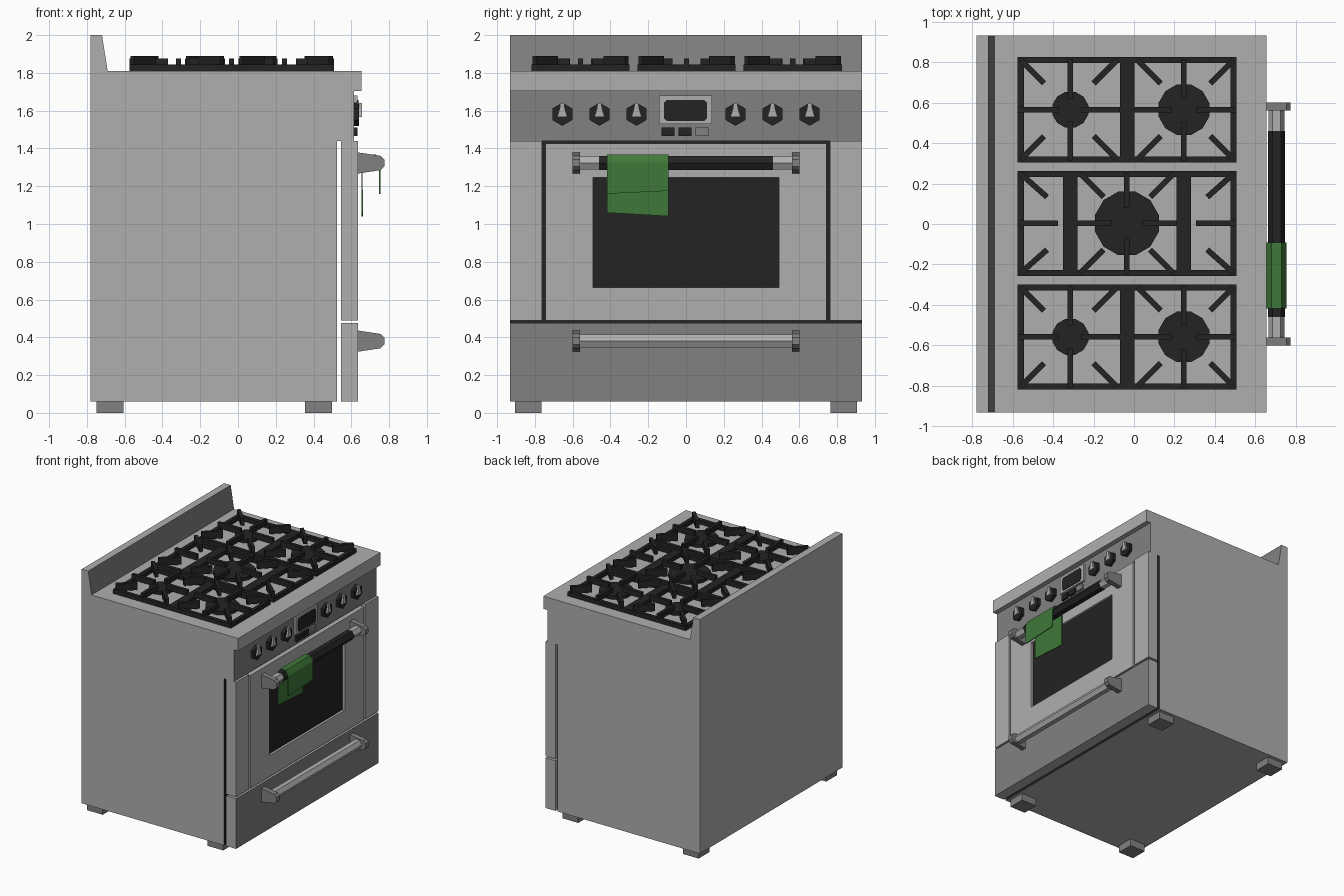
import bpy, bmesh, math
from mathutils import Vector

if "Cube" in bpy.data.objects:
    bpy.data.objects.remove(bpy.data.objects["Cube"])


def material(name, rgb):
    m = bpy.data.materials.new(name)
    m.diffuse_color = (*rgb, 1)
    m.use_nodes = True
    m.node_tree.nodes["Principled BSDF"].inputs["Base Color"].default_value = m.diffuse_color
    return m


STEEL = material("light steel", (0.43, 0.43, 0.43))
DARK = material("dark steel", (0.22, 0.22, 0.22))
BLACK = material("black iron", (0.017, 0.017, 0.017))
GREEN = material("green cloth", (0.05, 0.19, 0.04))


def prism(bm, pts, axis, lo, hi, sides=None):
    """Extrude a 2D outline along an axis; sides maps edge number -> material slot."""
    def place(p, t):
        a, b = p
        return {'x': (t, a, b), 'y': (a, t, b), 'z': (a, b, t)}[axis]
    low = [bm.verts.new(place(p, lo)) for p in pts]
    high = [bm.verts.new(place(p, hi)) for p in pts]
    bm.faces.new(low)
    bm.faces.new(high)
    n = len(pts)
    for i in range(n):
        j = (i + 1) % n
        f = bm.faces.new((low[i], low[j], high[j], high[i]))
        f.material_index = (sides or {}).get(i, 0)


def box(bm, x0, x1, y0, y1, z0, z1):
    prism(bm, [(x0, y0), (x1, y0), (x1, y1), (x0, y1)], 'z', z0, z1)


def beam(bm, p, q, w, z0, z1):
    """Flat bar between two points on the hob."""
    p, q = Vector(p), Vector(q)
    d = (q - p).normalized()
    s = Vector((-d.y, d.x)) * w / 2
    prism(bm, [tuple(v) for v in (p - s, q - s, q + s, p + s)], 'z', z0, z1)


def ngon(cx, cy, r, n, start=0.0):
    return [(cx + r * math.cos(start + math.tau * i / n),
             cy + r * math.sin(start + math.tau * i / n)) for i in range(n)]


def finish(name, bm, *mats):
    bmesh.ops.recalc_face_normals(bm, faces=bm.faces[:])
    me = bpy.data.meshes.new(name)
    bm.to_mesh(me)
    bm.free()
    for m in mats:
        me.materials.append(m)
    ob = bpy.data.objects.new(name, me)
    bpy.context.collection.objects.link(ob)
    return ob


W = 0.933  # half width

# Body: side profile with control panel, hob lip and sloped backsplash
bm = bmesh.new()
profile = [(-0.78, 0.06), (0.525, 0.06), (0.525, 1.44), (0.615, 1.44), (0.615, 1.705),
           (0.655, 1.705), (0.655, 1.81), (-0.69, 1.81), (-0.72, 2.0), (-0.78, 2.0)]
prism(bm, profile, 'y', -W, W, {1: 2, 3: 1, 7: 1})
finish("body", bm, STEEL, DARK, BLACK)

# Feet
bm = bmesh.new()
for x in (-0.75, 0.355):
    for y in (-0.905, 0.765):
        box(bm, x, x + 0.143, y, y + 0.14, 0, 0.06)
finish("feet", bm, DARK)

# Drawer with darker front
bm = bmesh.new()
prism(bm, [(0.545, 0.06), (0.635, 0.06), (0.635, 0.475), (0.545, 0.475)], 'y', -W, W, {1: 1})
finish("drawer", bm, STEEL, DARK)

# Fixed side strips beside the door
bm = bmesh.new()
for s in (-1, 1):
    a, b = sorted((s * 0.763, s * W))
    box(bm, 0.545, 0.635, a, b, 0.49, 1.44)
finish("door_side_strips", bm, STEEL)

# Door with recessed window
bm = bmesh.new()
box(bm, 0.545, 0.635, -0.745, 0.745, 0.49, 1.425)
bmesh.ops.recalc_face_normals(bm, faces=bm.faces[:])
front = next(f for f in bm.faces if f.normal.x > 0.9)
bmesh.ops.inset_region(bm, faces=[front], thickness=0.1)
for v in front.verts:
    v.co.y = math.copysign(0.492, v.co.y)
    v.co.z = 1.247 if v.co.z > 0.95 else 0.665
glass = bmesh.ops.extrude_discrete_faces(bm, faces=[front])['faces'][0]
for v in glass.verts:
    v.co.x -= 0.02
glass.material_index = 1
finish("door", bm, STEEL, BLACK)


# Handles: six-sided bar between two tapered brackets
def handle(name, z):
    bm = bmesh.new()
    prism(bm, ngon(0.705, z, 0.039, 6), 'y', -0.57, 0.57)
    finish(name + "_bar", bm, STEEL)
    bm = bmesh.new()
    half = [(0.635, 0.056), (0.755, 0.038), (0.775, 0.018)]
    pts = [(x, z + d) for x, d in half] + [(x, z - d) for x, d in reversed(half)]
    for s in (-1, 1):
        a, b = sorted((s * 0.56, s * 0.602))
        prism(bm, pts, 'y', a, b)
    finish(name + "_brackets", bm, DARK)


handle("drawer_handle", 0.38)
handle("door_handle", 1.323)

# Black grip on the door handle
bm = bmesh.new()
prism(bm, ngon(0.705, 1.323, 0.042, 6), 'y', -0.46, 0.46)
finish("handle_grip", bm, BLACK)

# Cloth folded over the handle, hems slightly slanted
bm = bmesh.new()
path = [(0.657, 1.05), (0.657, 1.325), (0.682, 1.366), (0.728, 1.366), (0.75, 1.325), (0.75, 1.167)]
rows = []
for y, back, fore in ((-0.418, 0.01, -0.007), (-0.092, -0.009, 0.008)):
    dz = [back, 0, 0, 0, 0, fore]
    rows.append([bm.verts.new((x, y, z + d)) for (x, z), d in zip(path, dz)])
for i in range(len(path) - 1):
    bm.faces.new((rows[0][i], rows[0][i + 1], rows[1][i + 1], rows[1][i]))
cloth = finish("cloth", bm, GREEN)
mod = cloth.modifiers.new("thickness", 'SOLIDIFY')
mod.thickness = 0.007
mod.offset = 0

# Knobs and pointers
knobs, pointers = bmesh.new(), bmesh.new()
for s in (-1, 1):
    for d in (0.262, 0.458, 0.655):
        y = s * d
        prism(knobs, ngon(y, 1.581, 0.061, 6, math.pi / 2), 'x', 0.615, 0.641)
        prism(pointers, [(y - 0.027, 1.567), (y + 0.027, 1.567), (y + 0.014, 1.61), (y + 0.01, 1.64),
                         (y - 0.01, 1.64), (y - 0.014, 1.61)], 'x', 0.63, 0.656)
finish("knobs", knobs, BLACK)
finish("knob_pointers", pointers, STEEL)

# Display frame, screen and buttons
bm = bmesh.new()
box(bm, 0.615, 0.632, -0.143, 0.138, 1.53, 1.68)
finish("display_frame", bm, STEEL)
bm = bmesh.new()
prism(bm, [(-0.117, 1.56), (-0.102, 1.545), (0.097, 1.545), (0.112, 1.56),
           (0.112, 1.64), (0.097, 1.657), (-0.102, 1.657), (-0.117, 1.64)], 'x', 0.632, 0.638)
finish("display_screen", bm, BLACK)
for i, m in enumerate((BLACK, BLACK, DARK)):
    bm = bmesh.new()
    y = -0.13 + i * 0.09
    box(bm, 0.615, 0.632, y, y + 0.07, 1.467, 1.512)
    finish(f"button_{i + 1}", bm, m)

# Grates and burners
Z0, Z1, ZF, ZT = 1.81, 1.845, 1.876, 1.89
XL, XR = -0.575, 0.507


def fingers(bm, cx, cy, x0, x1, reach):
    """Four straight fingers towards a burner and four raised corner fingers."""
    for s in (-1, 1):
        beam(bm, (cx, cy + s * 0.25), (cx, cy + s * reach), 0.027, Z0 + 0.02, ZF)
        xe = x0 if s < 0 else x1
        beam(bm, (xe, cy), (cx + s * reach, cy), 0.027, Z0 + 0.02, ZF)
        for t in (-1, 1):
            beam(bm, (xe - s * 0.015, cy + t * 0.245), (xe - s * 0.13, cy + t * 0.13), 0.028, Z0 + 0.02, ZT)


for name, cy in (("left", -0.558), ("middle", 0.003), ("right", 0.565)):
    bm = bmesh.new()
    y0, y1 = cy - 0.26, cy + 0.26
    for y in (y0, y1 - 0.03):
        box(bm, XL, XR, y, y + 0.03, Z0, Z1)
    for x in (XL, XR - 0.03):
        box(bm, x, x + 0.03, y0, y1, Z0, Z1)
    caps = bmesh.new()
    if name == "middle":
        for x in (-0.352, 0.21):
            box(bm, x, x + 0.072, y0, y1, Z0, Z1)
        fingers(bm, -0.035, cy, -0.28, 0.21, 0.075)
        # Side bays without burners
        for edge, s in ((XL, 1), (XR, -1)):
            beam(bm, (edge, cy), (edge + s * 0.2, cy), 0.027, Z0 + 0.02, ZF)
            for t in (-1, 1):
                beam(bm, (edge + s * 0.015, cy + t * 0.245), (edge + s * 0.145, cy + t * 0.13),
                     0.028, Z0 + 0.02, ZT)
        prism(caps, ngon(-0.035, cy, 0.163, 12, math.pi / 12), 'z', Z0, 1.838)
    else:
        box(bm, -0.07, 0.002, y0, y1, Z0, Z1)
        fingers(bm, -0.315, cy, XL, -0.07, 0.055)
        fingers(bm, 0.247, cy, 0.002, XR, 0.06)
        prism(caps, ngon(-0.315, cy, 0.092, 12, math.pi / 12), 'z', Z0, 1.838)
        prism(caps, ngon(0.247, cy, 0.13, 12, math.pi / 12), 'z', Z0, 1.838)
    finish(name + "_grate", bm, BLACK)
    finish(name + "_burners", caps, BLACK)
